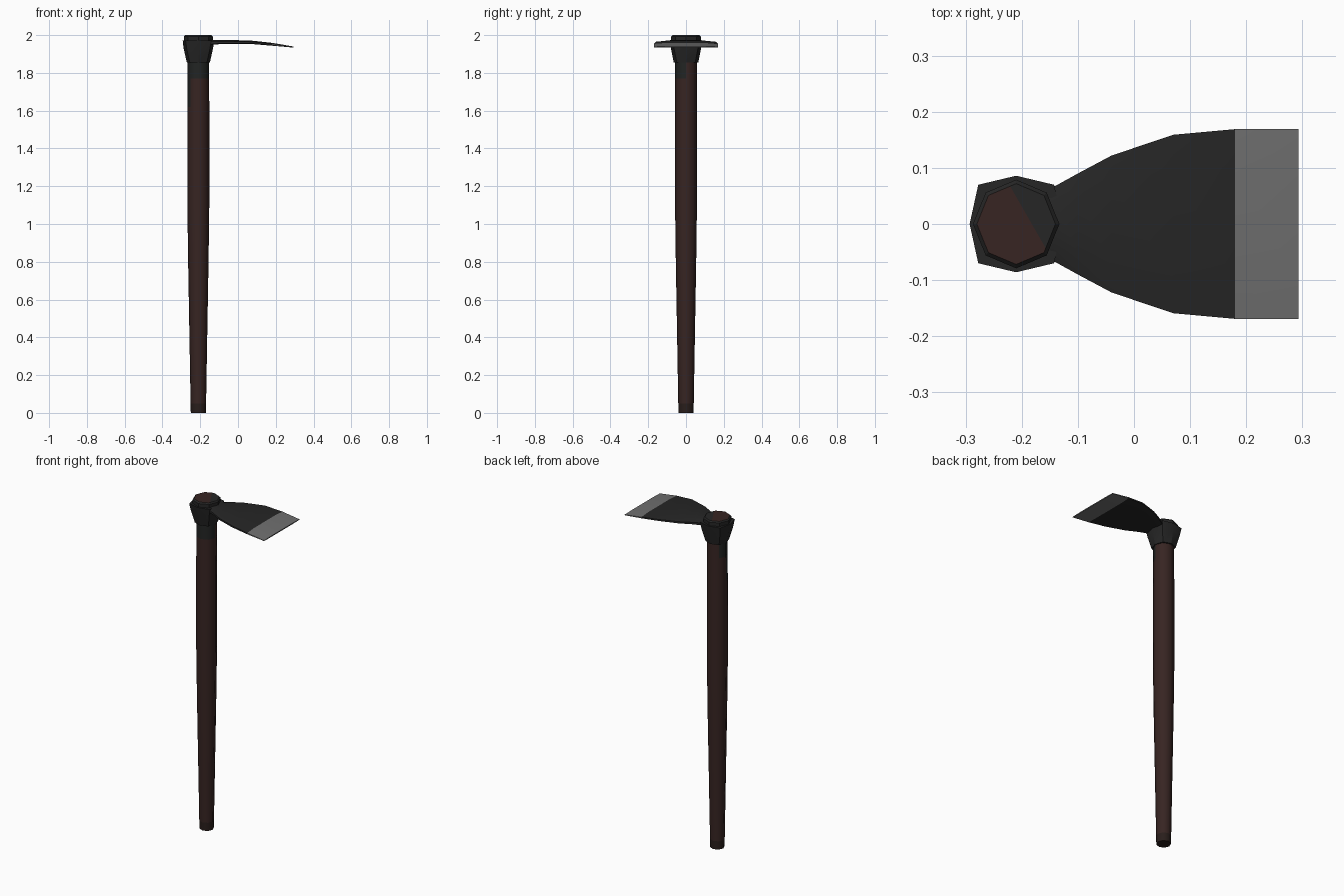
import bpy, bmesh, math
from mathutils import Vector

if "Cube" in bpy.data.objects:
    bpy.data.objects.remove(bpy.data.objects["Cube"])

CX = -0.21  # handle axis


def mat(name, rgb):
    m = bpy.data.materials.new(name)
    m.diffuse_color = (*rgb, 1)
    m.use_nodes = True
    m.node_tree.nodes["Principled BSDF"].inputs["Base Color"].default_value = m.diffuse_color
    return m


wood = mat("dark red wood", (0.038, 0.018, 0.016))
worn = mat("worn wood end", (0.022, 0.013, 0.011))
stain = mat("stained wood", (0.016, 0.018, 0.017))
iron = mat("black iron", (0.019, 0.019, 0.019))
steel = mat("sharpened steel", (0.16, 0.16, 0.16))


def loft(name, rings, mats, rule, angle, cut=None):
    """Skin a list of rings of points, colour faces by a rule on (centre, normal)."""
    bm = bmesh.new()
    rows = [[bm.verts.new(p) for p in r] for r in rings]
    n = len(rows[0])
    for a, b in zip(rows, rows[1:]):
        for i in range(n):
            j = (i + 1) % n
            bm.faces.new((a[i], a[j], b[j], b[i]))
    bm.faces.new(rows[0][::-1])
    bm.faces.new(rows[-1])
    bmesh.ops.recalc_face_normals(bm, faces=bm.faces)
    if cut:
        top = max(bm.faces, key=lambda f: f.calc_center_median().z)
        bmesh.ops.bisect_plane(bm, geom=[top, *top.edges, *top.verts],
                               plane_co=cut[0], plane_no=cut[1])
    bm.normal_update()
    for f in bm.faces:
        f.material_index = rule(f.calc_center_median(), f.normal)
    me = bpy.data.meshes.new(name)
    bm.to_mesh(me)
    bm.free()
    for m in mats:
        me.materials.append(m)
    ob = bpy.data.objects.new(name, me)
    bpy.context.collection.objects.link(ob)
    bpy.ops.object.select_all(action='DESELECT')
    ob.select_set(True)
    bpy.context.view_layer.objects.active = ob
    bpy.ops.object.shade_smooth_by_angle(angle=math.radians(angle))
    return ob


def octagon(z, rx, ry, diag=1.0):
    pts = []
    for i in range(8):
        a = i * math.pi / 4
        k = diag if i % 2 else 1
        pts.append((CX + rx * k * math.cos(a), ry * k * math.sin(a), z))
    return pts


# Tapered wooden handle: worn foot, stained patch below the head
def handle_rule(c, n):
    if c.z < 0.05:
        return 1
    if c.z > 1.77 and n.y < 0.5 and not (n.x > 0 and n.y > 0):
        return 2
    if c.z > 1.62 and n.x < -0.5 and n.y < 0:
        return 2
    return 0


profile = [(0, .040), (.05, .041), (.4, .047), (.8, .054), (1.1, .058),
           (1.62, .058), (1.77, .057), (1.9, .057)]
loft("handle", [octagon(z, r, r) for z, r in profile],
     [wood, worn, stain], handle_rule, 50)

# Flared iron socket around the handle
loft("socket", [octagon(1.855, .061, .065, 1.05), octagon(1.93, .078, .08, 1.12),
                octagon(1.972, .083, .086, 1.15)],
     [iron], lambda c, n: 0, 30)

# Handle end above the socket: dark sides, wood on top with a dark wedge
wedge = Vector((0.87, 0.5, 0))
spot = Vector((-0.182, 0, 2))
loft("handle_end", [octagon(1.96, .077, .079), octagon(1.993, .077, .079),
                    octagon(2.0, .070, .072)],
     [wood, iron],
     lambda c, n: 0 if n.z > 0.9 and (c - spot).dot(wedge) < 0 else 1,
     30, (spot, wedge))

# Flat blade: x, half width, top z, bottom z
sections = [(-.20, .05, 1.974, 1.945), (-.14, .068, 1.975, 1.948),
            (-.10, .09, 1.975, 1.952), (-.04, .122, 1.974, 1.953),
            (.07, .159, 1.971, 1.953), (.18, .169, 1.959, 1.944),
            (.293, .169, 1.940, 1.934)]
rings = []
for x, w, t, b in sections:
    e = t - (t - b) * 0.35
    f = b + (t - b) * 0.15
    rings.append([(x, -w, f), (x, -.6 * w, b), (x, .6 * w, b), (x, w, f),
                  (x, w, e), (x, .6 * w, t), (x, -.6 * w, t), (x, -w, e)])
loft("blade", rings, [iron, steel], lambda c, n: 1 if c.x > 0.18 else 0, 40)
